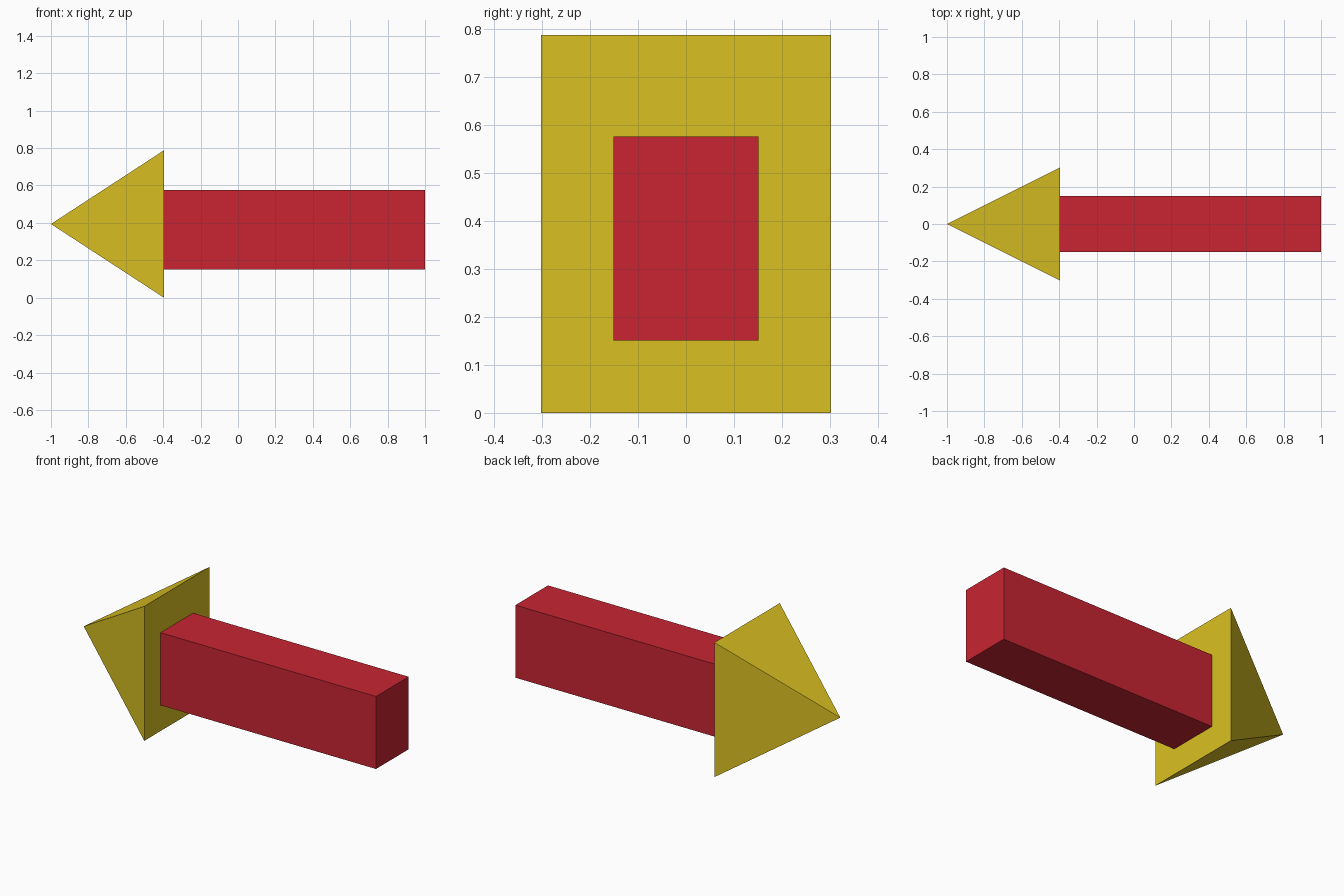
import bpy, bmesh
from math import radians, sqrt
from mathutils import Matrix

if "Cube" in bpy.data.objects:
    bpy.data.objects.remove(bpy.data.objects["Cube"])

NECK_X = -0.396


def material(name, color):
    mat = bpy.data.materials.new(name)
    mat.diffuse_color = (*color, 1.0)
    mat.use_nodes = True
    mat.node_tree.nodes["Principled BSDF"].inputs["Base Color"].default_value = mat.diffuse_color
    return mat


def add_part(name, bm, mat):
    mesh = bpy.data.meshes.new(name)
    bmesh.ops.recalc_face_normals(bm, faces=bm.faces)
    bm.to_mesh(mesh)
    bm.free()
    mesh.materials.append(mat)
    obj = bpy.data.objects.new(name, mesh)
    bpy.context.collection.objects.link(obj)
    return obj


# Arrow head: rectangular pyramid pointing to -x
length, width, height = NECK_X + 1.0, 0.604, 0.788
bm = bmesh.new()
bmesh.ops.create_cone(
    bm, cap_ends=True, segments=4, radius1=sqrt(0.5), radius2=0, depth=1,
    matrix=Matrix.Translation((NECK_X - length / 2, 0, height / 2))
    @ Matrix.Rotation(radians(-90), 4, 'Y')
    @ Matrix.Diagonal((height, width, length, 1))
    @ Matrix.Rotation(radians(45), 4, 'Z'))
bmesh.ops.remove_doubles(bm, verts=bm.verts, dist=1e-4)
add_part("arrow_head", bm, material("yellow", (0.70, 0.527, 0.016)))

# Shaft: rectangular bar, set slightly below the head's centre
z_low, z_high = 0.151, 0.576
bm = bmesh.new()
bmesh.ops.create_cube(
    bm, size=1,
    matrix=Matrix.Translation(((1 + NECK_X) / 2, 0, (z_low + z_high) / 2))
    @ Matrix.Diagonal((1 - NECK_X, 0.302, z_high - z_low, 1)))
add_part("arrow_shaft", bm, material("red", (0.578, 0.0185, 0.032)))
